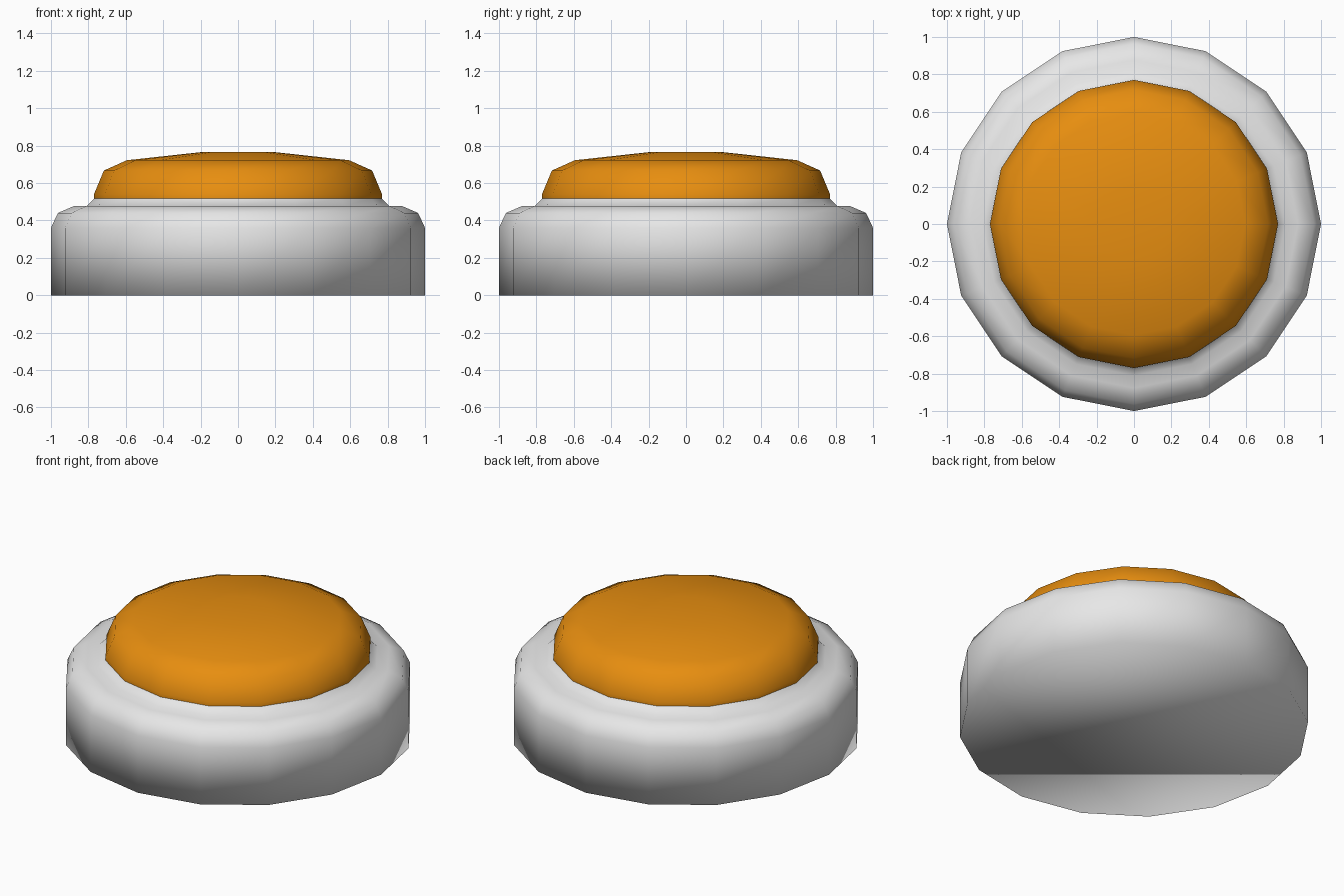
import bpy, bmesh, math

if "Cube" in bpy.data.objects:
    bpy.data.objects.remove(bpy.data.objects["Cube"])

SIDES = 16


def material(name, color):
    m = bpy.data.materials.new(name)
    m.diffuse_color = (*color, 1)
    m.use_nodes = True
    m.node_tree.nodes["Principled BSDF"].inputs["Base Color"].default_value = m.diffuse_color
    return m


def lathe(name, profile, mat, cap_bottom=False, cap_top=False):
    """Revolve a (radius, height) profile, listed bottom to top, around z."""
    bm = bmesh.new()
    rings = []
    for r, z in profile:
        rings.append([bm.verts.new((r * math.cos(2 * math.pi * i / SIDES),
                                    r * math.sin(2 * math.pi * i / SIDES), z))
                      for i in range(SIDES)])
    for low, high in zip(rings, rings[1:]):
        for i in range(SIDES):
            j = (i + 1) % SIDES
            bm.faces.new((low[i], low[j], high[j], high[i]))
    if cap_bottom:
        bm.faces.new(rings[0][::-1])
    if cap_top:
        bm.faces.new(rings[-1])
    for f in bm.faces:
        f.smooth = True
    mesh = bpy.data.meshes.new(name)
    bm.to_mesh(mesh)
    bm.free()
    mesh.materials.append(mat)
    obj = bpy.data.objects.new(name, mesh)
    bpy.context.collection.objects.link(obj)
    return obj


white = material("light_grey", (0.8, 0.8, 0.8))
orange = material("orange", (0.8, 0.27, 0.005))

# Rounded housing with a small collar
lathe("base", [(1, 0), (1, 0.36), (0.963, 0.44), (0.877, 0.477),
               (0.81, 0.477), (0.77, 0.517)], white, cap_bottom=True)

# Domed push cap, starting at the collar
lathe("push_cap", [(0.77, 0.517), (0.77, 0.54), (0.717, 0.667),
                   (0.594, 0.722), (0.2, 0.765)], orange, cap_top=True)
